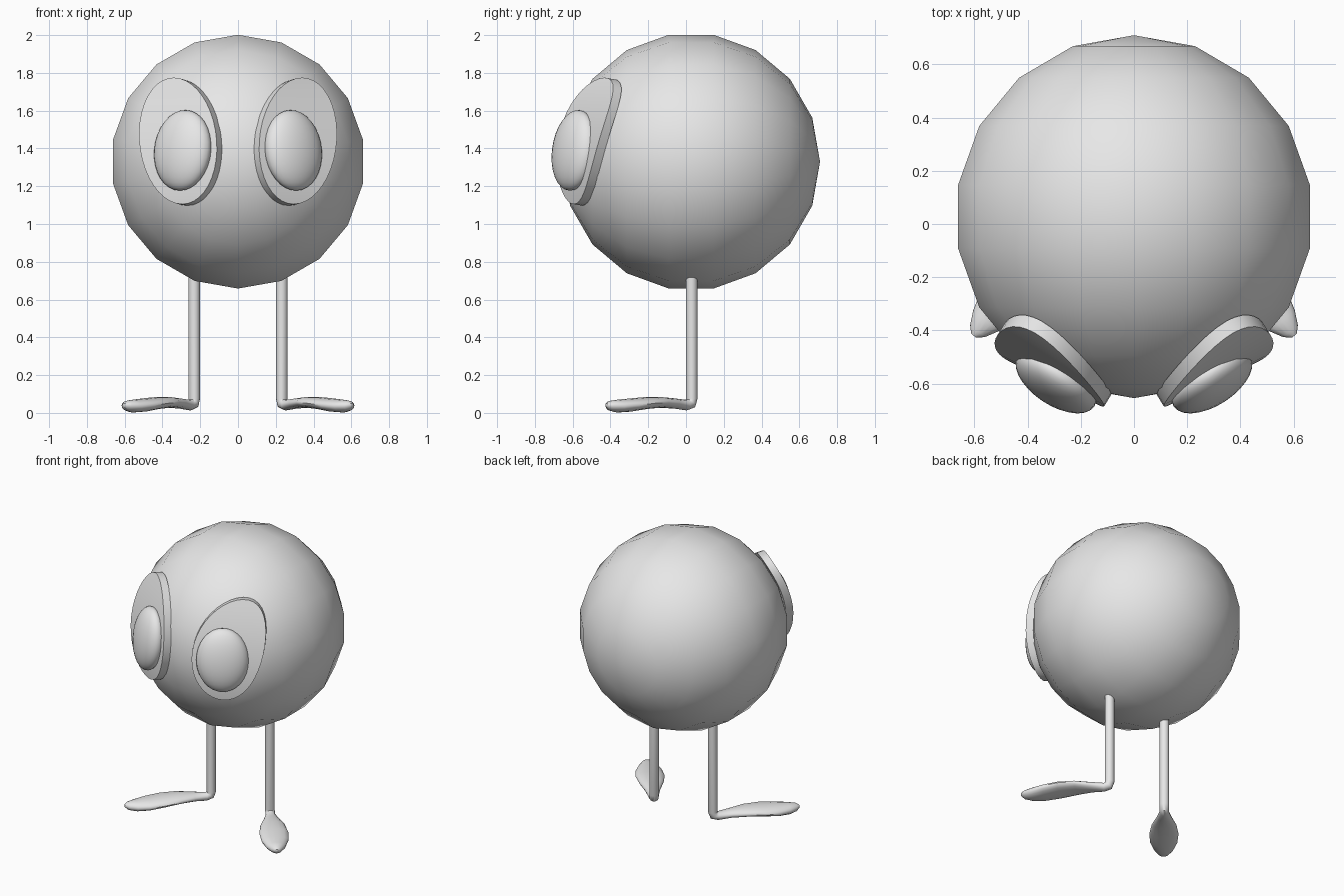
import bpy, bmesh
from math import sin, cos, pi, radians, sqrt
from mathutils import Vector, Matrix

if "Cube" in bpy.data.objects:
    bpy.data.objects.remove(bpy.data.objects["Cube"])

grey = bpy.data.materials.new("plain_grey")
grey.diffuse_color = (0.8, 0.8, 0.8, 1)
grey.use_nodes = True
grey.node_tree.nodes["Principled BSDF"].inputs["Base Color"].default_value = grey.diffuse_color

CENTRE = Vector((0, 0.0275, 1.33))
RADIUS = 0.682


def finish(name, bm, angle):
    """Turn a bmesh into a smooth-shaded, grey object."""
    bmesh.ops.remove_doubles(bm, verts=bm.verts, dist=1e-5)
    bmesh.ops.recalc_face_normals(bm, faces=bm.faces)
    mesh = bpy.data.meshes.new(name)
    bm.to_mesh(mesh)
    bm.free()
    mesh.materials.append(grey)
    ob = bpy.data.objects.new(name, mesh)
    bpy.context.collection.objects.link(ob)
    bpy.ops.object.select_all(action='DESELECT')
    ob.select_set(True)
    bpy.context.view_layer.objects.active = ob
    bpy.ops.object.shade_smooth_by_angle(angle=radians(angle))
    return ob


def loft(name, rings, caps, angle):
    """Skin a list of closed rings."""
    bm = bmesh.new()
    vs = [[bm.verts.new(p) for p in ring] for ring in rings]
    n = len(vs[0])
    for a, b in zip(vs, vs[1:]):
        for i in range(n):
            j = (i + 1) % n
            bm.faces.new((a[i], a[j], b[j], b[i]))
    if caps:
        bm.faces.new(vs[0])
        bm.faces.new(vs[-1])
    return finish(name, bm, angle)


# Body: low-poly ball with its poles at front and back
rings = []
for k in range(10):
    lat = pi * k / 9
    rings.append([CENTRE + RADIUS * Vector((sin(lat) * sin(2 * pi * i / 18), -cos(lat),
                                            sin(lat) * cos(2 * pi * i / 18)))
                  for i in range(18)])
loft("body", rings, False, 60)

# Leg and foot stations: distance along foot, height, tilt, half width, half thickness
STATIONS = [
    (0.000, 0.720, 0, 0.031, 0.031),
    (0.000, 0.075, 0, 0.031, 0.031),
    (0.008, 0.050, 45, 0.031, 0.031),
    (0.035, 0.041, 90, 0.032, 0.028),
    (0.120, 0.050, 90, 0.050, 0.027),
    (0.220, 0.056, 90, 0.080, 0.029),
    (0.330, 0.051, 90, 0.095, 0.032),
    (0.430, 0.041, 90, 0.088, 0.035),
    (0.510, 0.036, 90, 0.062, 0.034),
    (0.560, 0.038, 90, 0.036, 0.026),
    (0.583, 0.041, 90, 0.012, 0.010),
]


def leg(side, label):
    """Thin leg that bends into a leaf-shaped foot turned outward."""
    yaw = radians(50.5)
    ahead = Vector((side * cos(yaw), -sin(yaw), 0))
    across = Vector((side * sin(yaw), cos(yaw), 0))
    up = Vector((0, 0, 1))
    rings = []
    for s, z, tilt, w, h in STATIONS:
        c = Vector((side * 0.232, 0.03, z)) + ahead * s
        u = ahead * cos(radians(tilt)) + up * sin(radians(tilt))
        rings.append([c + across * w * cos(2 * pi * i / 16) + u * h * sin(2 * pi * i / 16)
                      for i in range(16)])
    loft(label + "_leg_and_foot", rings, True, 50)


def eye(side, label):
    """Egg-shaped plate hugging the body, with a domed pupil."""
    normal = Vector((side * 0.515, -0.845, 0.144)).normalized()
    # Plate outline lies on a slightly larger ball, in left/right pairs by height
    bm = bmesh.new()
    rows, steps = [], 20
    for k in range(steps + 1):
        t = pi * k / steps
        z = 1.44 + 0.335 * cos(t)
        row = []
        for e in (-1, 1):
            x = side * (0.318 + 0.022 * cos(t) + e * 0.205 * sin(t))
            y = CENTRE.y - sqrt(0.724 ** 2 - x * x - (z - CENTRE.z) ** 2)
            p = Vector((x, y, z))
            row.append((bm.verts.new(p), bm.verts.new(p - normal * 0.052)))
        rows.append(row)
    for (a, b), (c, d) in zip(rows, rows[1:]):
        bm.faces.new((a[0], b[0], d[0], c[0]))    # front
        bm.faces.new((a[1], c[1], d[1], b[1]))    # back
        bm.faces.new((a[0], c[0], c[1], a[1]))    # rim
        bm.faces.new((b[0], b[1], d[1], d[0]))
    finish(label + "_eye_plate", bm, 40)

    # Pupil: flattened ellipsoid facing along the plate
    n = Vector((side * 0.54, -0.83, 0.144)).normalized()
    right = Vector((0, 0, 1)).cross(n).normalized()
    frame = Matrix((right, n, n.cross(right))).transposed().to_4x4()
    bm = bmesh.new()
    bmesh.ops.create_uvsphere(bm, u_segments=28, v_segments=16, radius=1)
    bm.transform(Matrix.Translation((side * 0.293, -0.592, 1.39)) @ frame
                 @ Matrix.Diagonal((0.172, 0.085, 0.215, 1)))
    finish(label + "_pupil", bm, 60)


for side, label in ((-1, "right"), (1, "left")):
    leg(side, label)
    eye(side, label)
